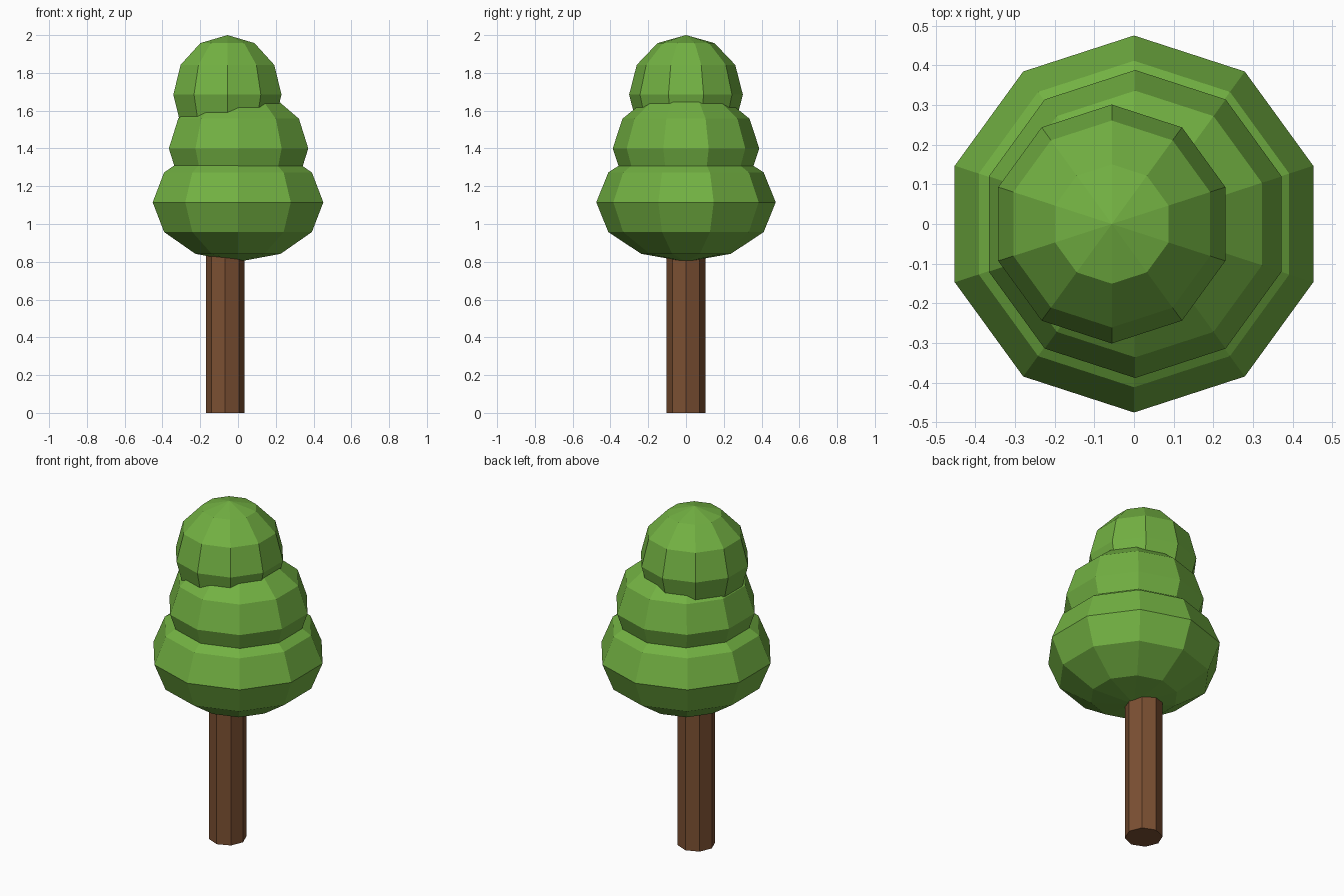
import bpy, bmesh
from math import sin, cos, pi

if "Cube" in bpy.data.objects:
    bpy.data.objects.remove(bpy.data.objects["Cube"])


def material(name, rgb):
    m = bpy.data.materials.new(name)
    m.diffuse_color = (*rgb, 1)
    m.use_nodes = True
    m.node_tree.nodes["Principled BSDF"].inputs["Base Color"].default_value = m.diffuse_color
    return m


def lathe(name, centre, profile, sides, start, mat):
    """Closed low-poly solid from (radius, height) rings; radius 0 makes a pole."""
    bm = bmesh.new()
    rings = []
    for r, z in profile:
        n = sides if r > 1e-6 else 1
        rings.append([bm.verts.new((r * cos(start + 2 * pi * i / sides),
                                    r * sin(start + 2 * pi * i / sides), z))
                      for i in range(n)])
    for low, high in zip(rings, rings[1:]):
        for i in range(sides):
            j = (i + 1) % sides
            corners = [low[i % len(low)], low[j % len(low)],
                       high[j % len(high)], high[i % len(high)]]
            bm.faces.new(list(dict.fromkeys(corners)))
    # flat caps where an end is not a pole
    for end in (rings[0], rings[-1]):
        if len(end) > 1:
            bm.faces.new(end)
    bmesh.ops.recalc_face_normals(bm, faces=bm.faces)
    mesh = bpy.data.meshes.new(name)
    bm.to_mesh(mesh)
    bm.free()
    mesh.materials.append(mat)
    obj = bpy.data.objects.new(name, mesh)
    obj.location = centre
    bpy.context.collection.objects.link(obj)
    return obj


leaf = material("leaf_green", (0.17, 0.44, 0.055))
bark = material("bark_brown", (0.20, 0.08, 0.032))

# Trunk: octagonal post reaching into the lowest foliage ball
lathe("trunk", (-0.068, 0, 0), [(0.102, 0), (0.102, 1.0)], 8, 0, bark)

# Foliage: three ten-sided balls of equal height, shrinking upwards
HALF_HEIGHT = 0.315
for name, x, z, radius in [("foliage_lower", 0, 1.115, 0.475),
                           ("foliage_middle", 0.003, 1.4, 0.388),
                           ("foliage_top", -0.056, 1.685, 0.301)]:
    lats = [-pi / 2 + k * pi / 6 for k in range(7)]
    lathe(name, (x, 0, z), [(radius * cos(a), HALF_HEIGHT * sin(a)) for a in lats],
          10, pi / 2, leaf)
